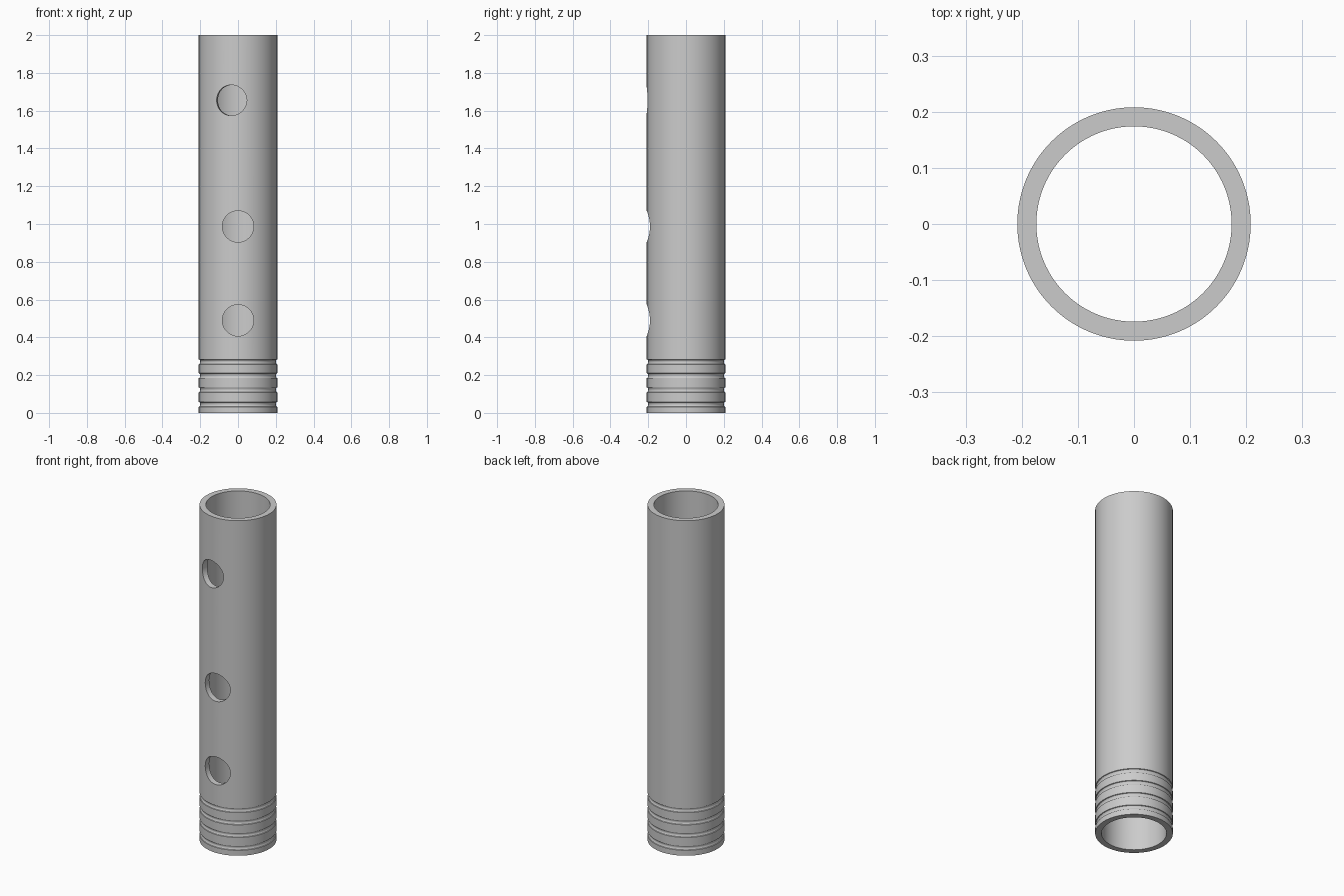
import bpy, bmesh
from math import radians, sin, cos, pi

cube = bpy.data.objects.get("Cube")
if cube:
    bpy.data.objects.remove(cube, do_unlink=True)

OUTER, INNER, HEIGHT, SIDES = 0.208, 0.174, 2.0, 128
GROOVES = (0.045, 0.122, 0.197, 0.27)
HALF_WIDTH, DEPTH = 0.013, 0.008

grey = bpy.data.materials.new("plain_grey")
grey.use_nodes = True
colour = (0.6, 0.6, 0.6, 1)
grey.diffuse_color = colour
grey.node_tree.nodes["Principled BSDF"].inputs["Base Color"].default_value = colour


def lathe(name, profile):
    """Spin a closed (radius, z) profile around the z axis."""
    bm = bmesh.new()
    rings = [[bm.verts.new((r * cos(2 * pi * i / SIDES), r * sin(2 * pi * i / SIDES), z))
              for r, z in profile] for i in range(SIDES)]
    n = len(profile)
    for i in range(SIDES):
        a, b = rings[i], rings[(i + 1) % SIDES]
        for j in range(n):
            k = (j + 1) % n
            bm.faces.new((a[j], b[j], b[k], a[k]))
    bmesh.ops.recalc_face_normals(bm, faces=bm.faces)
    mesh = bpy.data.meshes.new(name)
    bm.to_mesh(mesh)
    bm.free()
    obj = bpy.data.objects.new(name, mesh)
    bpy.context.collection.objects.link(obj)
    obj.data.materials.append(grey)
    return obj


# Tube wall with rounded grooves near the foot
profile = [(INNER, 0), (OUTER, 0)]
for z in GROOVES:
    for step in range(7):
        t = pi * step / 6
        profile.append((OUTER - DEPTH * sin(t), z - HALF_WIDTH * cos(t)))
profile += [(OUTER, HEIGHT), (INNER, HEIGHT)]
tube = lathe("tube", profile)

# Round holes through the front wall; the upper one is turned sideways
bpy.context.view_layer.objects.active = tube
for z, radius, turn in ((0.49, 0.083, 0), (0.987, 0.083, 0), (1.655, 0.081, -10)):
    a = radians(turn)
    bpy.ops.mesh.primitive_cylinder_add(
        vertices=64, radius=radius, depth=0.3,
        location=(0.2 * sin(a), -0.2 * cos(a), z), rotation=(pi / 2, 0, a))
    cutter = bpy.context.object
    cutter.name = "hole_cutter"
    cutter.hide_render = True
    cutter.data.materials.append(grey)
    bpy.context.view_layer.objects.active = tube
    cut = tube.modifiers.new("hole", 'BOOLEAN')
    cut.object = cutter
    cut.solver = 'EXACT'
    bpy.ops.object.modifier_apply(modifier=cut.name)
    bpy.data.objects.remove(cutter, do_unlink=True)

# Smooth round walls, sharp rims
bpy.ops.object.select_all(action='DESELECT')
tube.select_set(True)
bpy.context.view_layer.objects.active = tube
bpy.ops.object.shade_smooth_by_angle(angle=radians(30))
